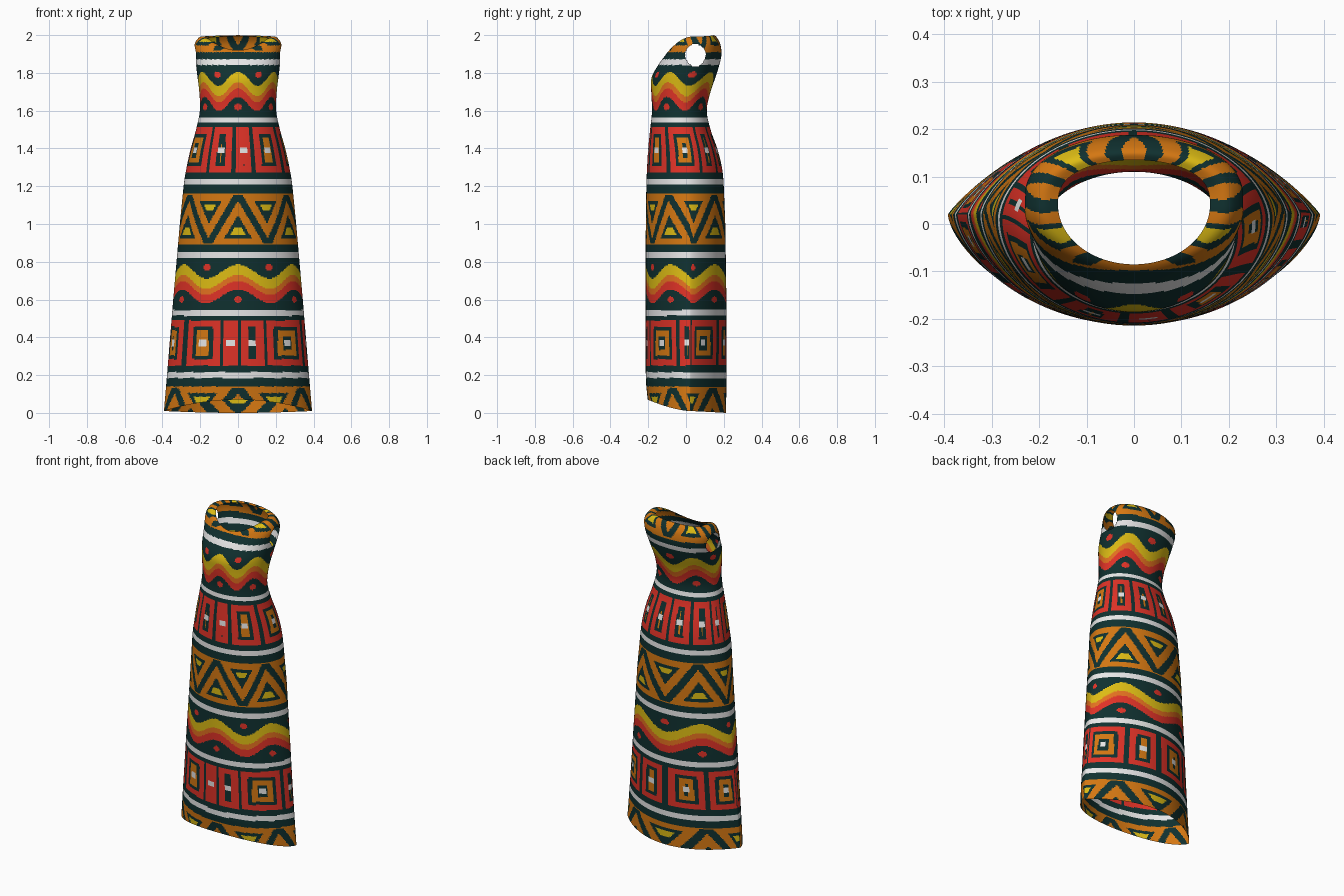
import bpy, math

if "Cube" in bpy.data.objects:
    bpy.data.objects.remove(bpy.data.objects["Cube"])

# ---- colours -------------------------------------------------------------
COLOURS = [("dark_teal", (.005, .030, .029)), ("white", (.80, .80, .80)),
           ("red", (.74, .032, .020)), ("orange", (.66, .185, .006)),
           ("yellow", (.72, .50, .007)), ("bright_orange", (.77, .165, .014))]
DARK, WHITE, RED, ORANGE, YELLOW, BRIGHT = range(6)

# ---- dress profile: half width, front y, back y, centre y, z front/side/back
RINGS = [
    (.392, -.203, .212, .02, .07, .010, .00),
    (.380, -.213, .214, .02, .17, .15, .15),
    (.343, -.214, .214, .02, .60, .60, .60),
    (.308, -.213, .208, .02, 1.0, 1.0, 1.0),
    (.288, -.210, .200, .01, 1.2, 1.2, 1.2),
    (.272, -.206, .190, .01, 1.3, 1.3, 1.3),
    (.250, -.200, .165, .00, 1.4, 1.4, 1.4),
    (.222, -.190, .130, -.02, 1.5, 1.5, 1.5),
    (.202, -.180, .110, -.03, 1.6, 1.6, 1.6),
    (.205, -.184, .130, -.02, 1.7, 1.7, 1.7),
    (.216, -.182, .164, .00, 1.775, 1.79, 1.80),
    (.226, -.145, .187, .03, 1.845, 1.88, 1.89),
    (.231, -.112, .182, .04, 1.89, 1.945, 1.95),
    (.212, -.100, .165, .04, 1.907, 1.982, 1.985),
    (.190, -.092, .150, .04, 1.915, 1.993, 1.999),
    (.160, -.085, .135, .04, 1.92, 1.985, 1.995),
]
COLS = 288
STEP = .0065


def spline(p0, p1, p2, p3, t):
    return tuple(.5 * (2 * b + (c - a) * t + (2 * a - 5 * b + 4 * c - d) * t * t
                       + (3 * b - a - 3 * c + d) * t ** 3)
                 for a, b, c, d in zip(p0, p1, p2, p3))


def dense_rings():
    """Subdivide the profile into fine rows so the print can follow faces."""
    out = []
    last = len(RINGS) - 1
    for i in range(last):
        a, b = RINGS[i], RINGS[i + 1]
        length = max(math.hypot(b[5] - a[5], b[0] - a[0]),
                     math.hypot(b[6] - a[6], b[2] - a[2]))
        n = max(3, math.ceil(length / STEP))
        straight = i < 4
        for k in range(n):
            t = k / n
            if straight:
                out.append(tuple(p + (q - p) * t for p, q in zip(a, b)))
            else:
                out.append(spline(RINGS[max(i - 1, 0)], a, b, RINGS[min(i + 2, last)], t))
    out.append(RINGS[-1])
    return out


def point(ring, ang):
    """Lens-like section at the hem, rounder at the waist, squarer at the back neck."""
    w, yf, yb, yc, zf, zs, zb = ring
    c, s = math.cos(ang), math.sin(ang)
    k = max(0, (1.5 - zs) / 1.5)
    top = min(1, max(0, (zs - 1.7) / .2))
    if c >= 0:
        y = yc + (yf - yc) * c ** (1 + .3 * k)
        z = zs + (zf - zs) * c * c
    else:
        y = yc + (yb - yc) * (-c) ** (1 + .8 * k - .25 * top)
        z = zs + (zb - zs) * c * c
    return (w * s, y, z)


# ---- printed pattern -----------------------------------------------------
UPPER = [(-90, -38), (-34, -7), (-2, 15), (20, 57), (64, 112), (118, 146),
         (151, 179), (-178, -150), (-145, -118), (-114, -94)]
LOWER = [(-90, -54), (-48, -15), (-13, 0), (2, 22), (25, 68), (73, 95),
         (99, 145), (150, 178), (-176, -140), (-135, -95)]


def squares(deg, q, w, spans):
    scale = math.radians((w + .21) / 2)
    for lo, hi in spans:
        if lo <= deg <= hi:
            dx = (deg - (lo + hi) / 2) * scale
            dz = q - .37
            if abs(dx) < .017 and abs(dz) < .017:
                return WHITE
            e = min((hi - lo) / 2 * scale - abs(dx), .12 - abs(dz))
            if e < .034:
                return RED
            if .053 < e < .083:
                return ORANGE
    return DARK


def waves(phase, q, w):
    off = ((phase + .5) % 1) - .5
    tro = (phase % 1) - .5
    lam = .88 * w
    if math.hypot(off * lam, q - .60) < .017 or math.hypot(tro * lam, q - .77) < .017:
        return RED
    d = .748 + .037 * math.cos(2 * math.pi * phase) - q
    if 0 < d < .055:
        return YELLOW
    if .055 <= d < .087:
        return BRIGHT
    if .087 <= d < .132:
        return RED
    return DARK


def triangles(phase, q):
    d = abs(((phase + .5) % 1) - .5)
    t = (q - .89) / .27
    e = (1 - 2 * d) - t
    if abs(e) < .13 and .03 < t < .97:
        return DARK
    if e < 0:
        e, t = -e, 1 - t
    if e > .55 and .2 < t < .34:
        return YELLOW
    if e > .42 and t > .13:
        return DARK
    return ORANGE


def pattern(deg, z, w):
    q = (z - .14) % 1.02 + .14          # the print repeats up the dress
    a = abs(deg)
    phase = a / 60 if a < 60 else 1 + (a - 60) / 80
    if any(abs(q - c) < .0155 for c in (.2, .53, .837)):
        return WHITE
    if .25 < q < .49:
        return squares(deg, q, w, UPPER if z > 1 else LOWER)
    if .56 < q < .81:
        return waves(phase, q, w)
    if q > .89:
        return triangles(phase, q)
    return DARK


# ---- build the dress -----------------------------------------------------
rings = dense_rings()
verts = [point(r, 2 * math.pi * j / COLS) for r in rings for j in range(COLS)]
faces, mats = [], []
for i in range(len(rings) - 1):
    w = rings[i][0]
    for j in range(COLS):
        k = (j + 1) % COLS
        f = (i * COLS + j, i * COLS + k, (i + 1) * COLS + k, (i + 1) * COLS + j)
        x, y, z = (sum(verts[v][n] for v in f) / 4 for n in range(3))
        # egg-shaped armholes, narrower at the bottom
        if abs(x) > .12:
            half = .055 if z > 1.9 else .055 - .15 * (1.9 - z)
            if ((y - .05) / half) ** 2 + ((z - 1.892) / .06) ** 2 < 1:
                continue
        deg = ((j + .5) * 360 / COLS + 180) % 360 - 180
        faces.append(f)
        mats.append(pattern(deg, z, w))

mesh = bpy.data.meshes.new("dress")
mesh.from_pydata(verts, [], faces)
for name, rgb in COLOURS:
    m = bpy.data.materials.new(name)
    m.diffuse_color = (*rgb, 1)
    m.use_nodes = True
    m.node_tree.nodes["Principled BSDF"].inputs["Base Color"].default_value = m.diffuse_color
    mesh.materials.append(m)
mesh.polygons.foreach_set("material_index", mats)
mesh.polygons.foreach_set("use_smooth", [True] * len(faces))
mesh.update()
dress = bpy.data.objects.new("dress", mesh)
bpy.context.collection.objects.link(dress)

# remove the loose vertices left inside the armholes
import bmesh
bm = bmesh.new()
bm.from_mesh(mesh)
bmesh.ops.delete(bm, geom=[v for v in bm.verts if not v.link_faces], context='VERTS')
bm.to_mesh(mesh)
bm.free()
